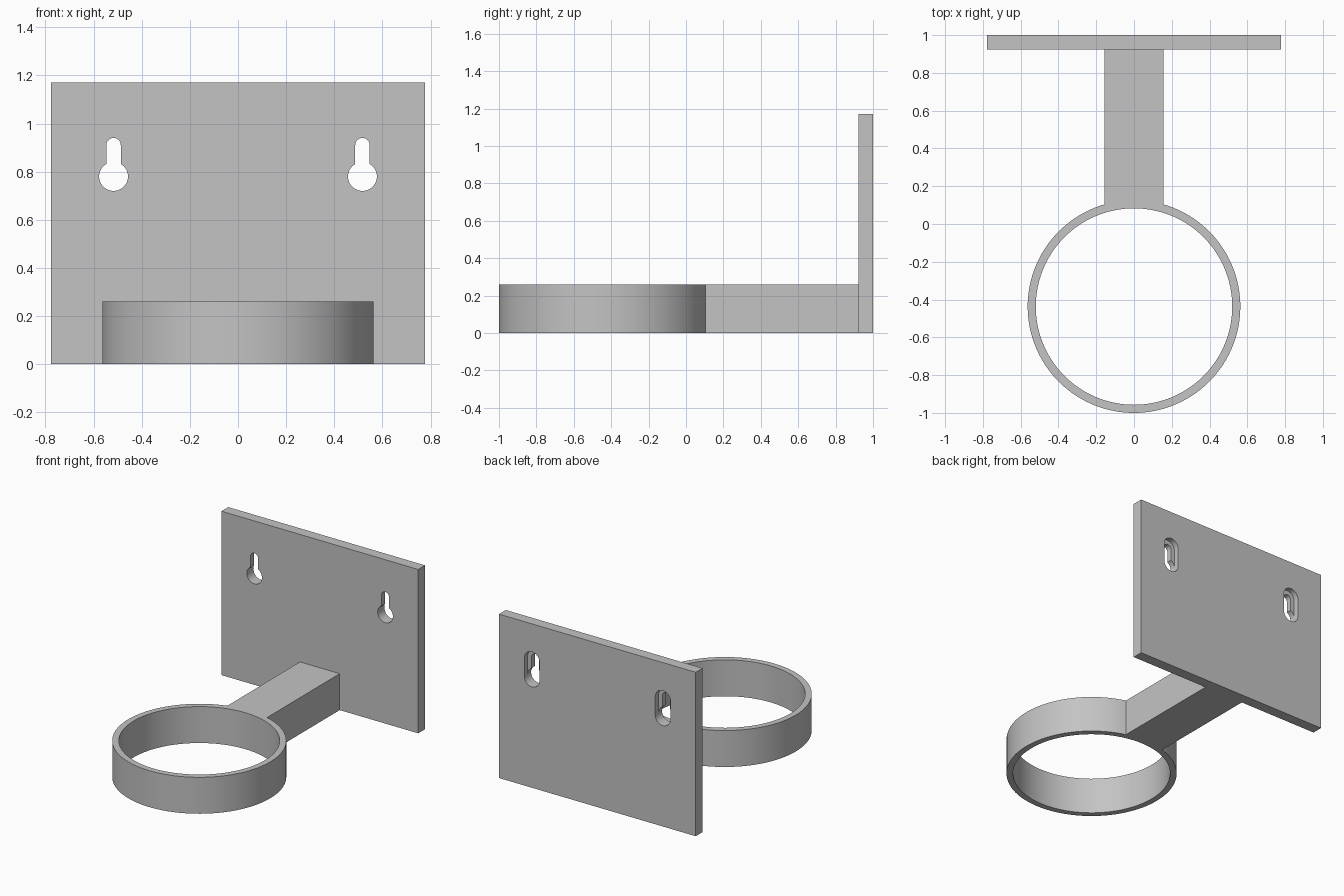
import bpy, bmesh, math
from mathutils import Vector

if "Cube" in bpy.data.objects:
    bpy.data.objects.remove(bpy.data.objects["Cube"])

grey = bpy.data.materials.new("light grey")
grey.use_nodes = True
colour = (0.55, 0.55, 0.55, 1)
grey.diffuse_color = colour
grey.node_tree.nodes["Principled BSDF"].inputs["Base Color"].default_value = colour


def prism(name, outline, start, end, upright=False):
    """Extrude an outline along z, or along y when upright."""
    place = (lambda a, b, d: (a, d, b)) if upright else (lambda a, b, d: (a, b, d))
    bm = bmesh.new()
    face = bm.faces.new([bm.verts.new(place(a, b, start)) for a, b in outline])
    extruded = bmesh.ops.extrude_face_region(bm, geom=[face])["geom"]
    moved = [v for v in extruded if isinstance(v, bmesh.types.BMVert)]
    bmesh.ops.translate(bm, verts=moved, vec=Vector(place(0, 0, end - start)))
    bmesh.ops.recalc_face_normals(bm, faces=bm.faces[:])
    mesh = bpy.data.meshes.new(name)
    bm.to_mesh(mesh)
    bm.free()
    mesh.materials.append(grey)
    obj = bpy.data.objects.new(name, mesh)
    bpy.context.collection.objects.link(obj)
    return obj


def arc(cx, cy, r, a0, a1, n):
    return [(cx + r * math.cos(a0 + (a1 - a0) * i / n),
             cy + r * math.sin(a0 + (a1 - a0) * i / n)) for i in range(n + 1)]


def slot(x, low, high, r):
    """Upright slot with round ends."""
    return arc(x, high, r, 0, math.pi, 24) + arc(x, low, r, math.pi, 2 * math.pi, 24)


def cut(target, cutters):
    bpy.context.view_layer.objects.active = target
    for cutter in cutters:
        mod = target.modifiers.new("cut", 'BOOLEAN')
        mod.operation, mod.solver, mod.object = 'DIFFERENCE', 'EXACT', cutter
        bpy.ops.object.modifier_apply(modifier=mod.name)
        bpy.data.objects.remove(cutter)


def smooth(obj):
    bpy.ops.object.select_all(action='DESELECT')
    obj.select_set(True)
    bpy.context.view_layer.objects.active = obj
    bpy.ops.object.shade_smooth_by_angle(angle=math.radians(30))


HEIGHT, OUTER, INNER, RING_Y = 0.26, 0.563, 0.52, -0.437
ARM, PLATE_FRONT, PLATE_BACK, LIP = 0.157, 0.923, 1.0, 0.962

# Ring and arm as one solid
half = math.asin(ARM / OUTER)
outline = arc(0, RING_Y, OUTER, math.pi / 2 + half, 2.5 * math.pi - half, 110)
outline += [(ARM, PLATE_FRONT), (-ARM, PLATE_FRONT)]
holder = prism("ring_and_arm", outline, 0, HEIGHT)
bore = arc(0, RING_Y, INNER, 0, 2 * math.pi, 120)[:-1]
cut(holder, [prism("bore_cutter", bore, -0.1, HEIGHT + 0.1)])
smooth(holder)

# Wall plate
W, H = 0.777, 1.17
plate = prism("wall_plate", [(-W, 0), (W, 0), (W, H), (-W, H)],
              PLATE_FRONT, PLATE_BACK, True)

# Keyholes: round entry, narrow neck, and a wide recess behind for the screw head
HOLE_Z, NECK_Z = 0.78, 0.91
R_HEAD, R_NECK = 0.06, 0.03
bend = math.asin(R_NECK / R_HEAD)
for x in (-0.517, 0.517):
    keyhole = arc(x, NECK_Z, R_NECK, 0, math.pi, 24)
    keyhole += arc(x, HOLE_Z, R_HEAD, math.pi / 2 + bend, 2.5 * math.pi - bend, 40)
    cut(plate, [prism("keyhole_cutter", keyhole, 0.85, 1.1, True),
                prism("recess_cutter", slot(x, HOLE_Z, NECK_Z, R_HEAD), LIP, 1.1, True)])
smooth(plate)
